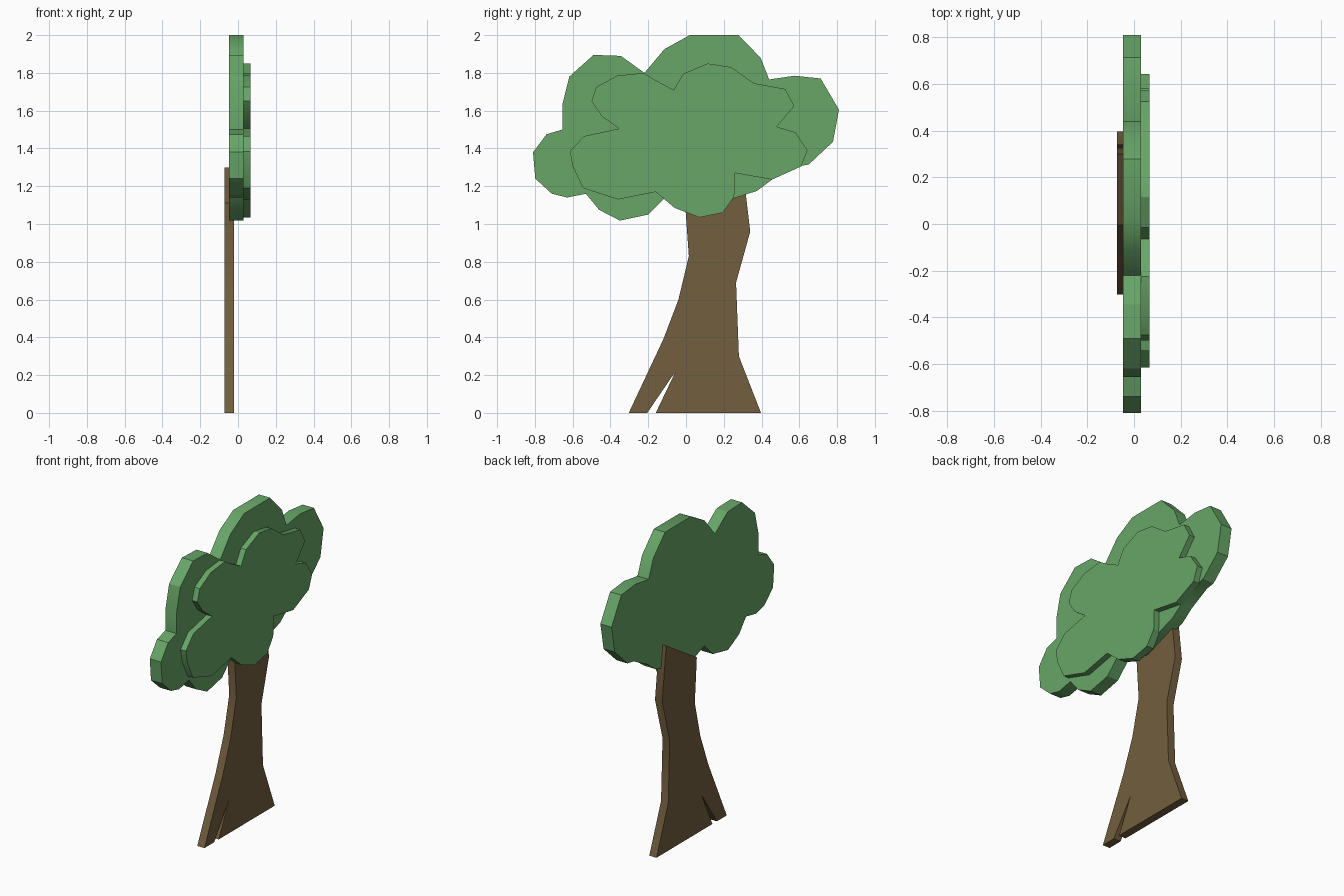
import bpy, bmesh, math


def material(name, rgb):
    m = bpy.data.materials.new(name)
    m.diffuse_color = (*rgb, 1)
    return m


def slab(name, outline, x0, x1, mat):
    """Extrude a (y, z) outline between x0 and x1."""
    bm = bmesh.new()
    face = bm.faces.new([bm.verts.new((x0, y, z)) for y, z in outline])
    ext = bmesh.ops.extrude_face_region(bm, geom=[face], use_keep_orig=True)
    verts = [g for g in ext["geom"] if isinstance(g, bmesh.types.BMVert)]
    bmesh.ops.translate(bm, verts=verts, vec=(x1 - x0, 0, 0))
    bmesh.ops.recalc_face_normals(bm, faces=bm.faces)
    mesh = bpy.data.meshes.new(name)
    bm.to_mesh(mesh)
    bm.free()
    mesh.materials.append(mat)
    obj = bpy.data.objects.new(name, mesh)
    bpy.context.collection.objects.link(obj)
    # soften only the shallow bends of the rim
    bpy.ops.object.select_all(action='DESELECT')
    obj.select_set(True)
    bpy.context.view_layer.objects.active = obj
    bpy.ops.object.shade_smooth_by_angle(angle=math.radians(30))
    return obj


bark = material("bark", (0.17, 0.112, 0.048))
leaf = material("leaf", (0.138, 0.381, 0.138))

# trunk with a split root on the -y side
slab("trunk", [
    (-0.303, 0), (-0.12, 0.39), (-0.04, 0.60), (0.015, 0.83), (-0.005, 1.11),
    (0.30, 1.30), (0.34, 0.96), (0.265, 0.69), (0.28, 0.30), (0.397, 0),
    (-0.16, 0), (-0.055, 0.22), (-0.205, 0)], -0.072, -0.022, bark)

# large rear foliage layer
slab("rear_foliage", [
    (-0.115, 1.135), (-0.20, 1.05), (-0.35, 1.018), (-0.46, 1.075), (-0.53, 1.16),
    (-0.63, 1.14), (-0.71, 1.16), (-0.798, 1.24), (-0.81, 1.38), (-0.738, 1.475),
    (-0.655, 1.50), (-0.655, 1.63), (-0.618, 1.78), (-0.49, 1.895), (-0.345, 1.89),
    (-0.22, 1.80), (-0.115, 1.925), (0.02, 2.0), (0.278, 2.0), (0.395, 1.88),
    (0.44, 1.765), (0.575, 1.785), (0.713, 1.77), (0.81, 1.605), (0.778, 1.435),
    (0.65, 1.315), (0.59, 1.305), (0.455, 1.235), (0.375, 1.175), (0.25, 1.135),
    (0.10, 1.08), (0.0, 1.09)], -0.048, 0.03, leaf)

# smaller front foliage layer
slab("front_foliage", [
    (0.26, 1.27), (0.455, 1.235), (0.61, 1.305), (0.643, 1.39), (0.58, 1.485),
    (0.48, 1.515), (0.573, 1.625), (0.525, 1.715), (0.36, 1.745), (0.24, 1.83),
    (0.115, 1.85), (-0.015, 1.795), (-0.065, 1.71), (-0.16, 1.76), (-0.225, 1.80),
    (-0.365, 1.785), (-0.475, 1.725), (-0.50, 1.65), (-0.445, 1.57), (-0.355, 1.505),
    (-0.54, 1.465), (-0.615, 1.385), (-0.60, 1.305), (-0.545, 1.19), (-0.36, 1.13),
    (-0.16, 1.17), (-0.06, 1.085), (0.07, 1.035), (0.195, 1.06), (0.255, 1.145)],
    0.02, 0.067, leaf)
